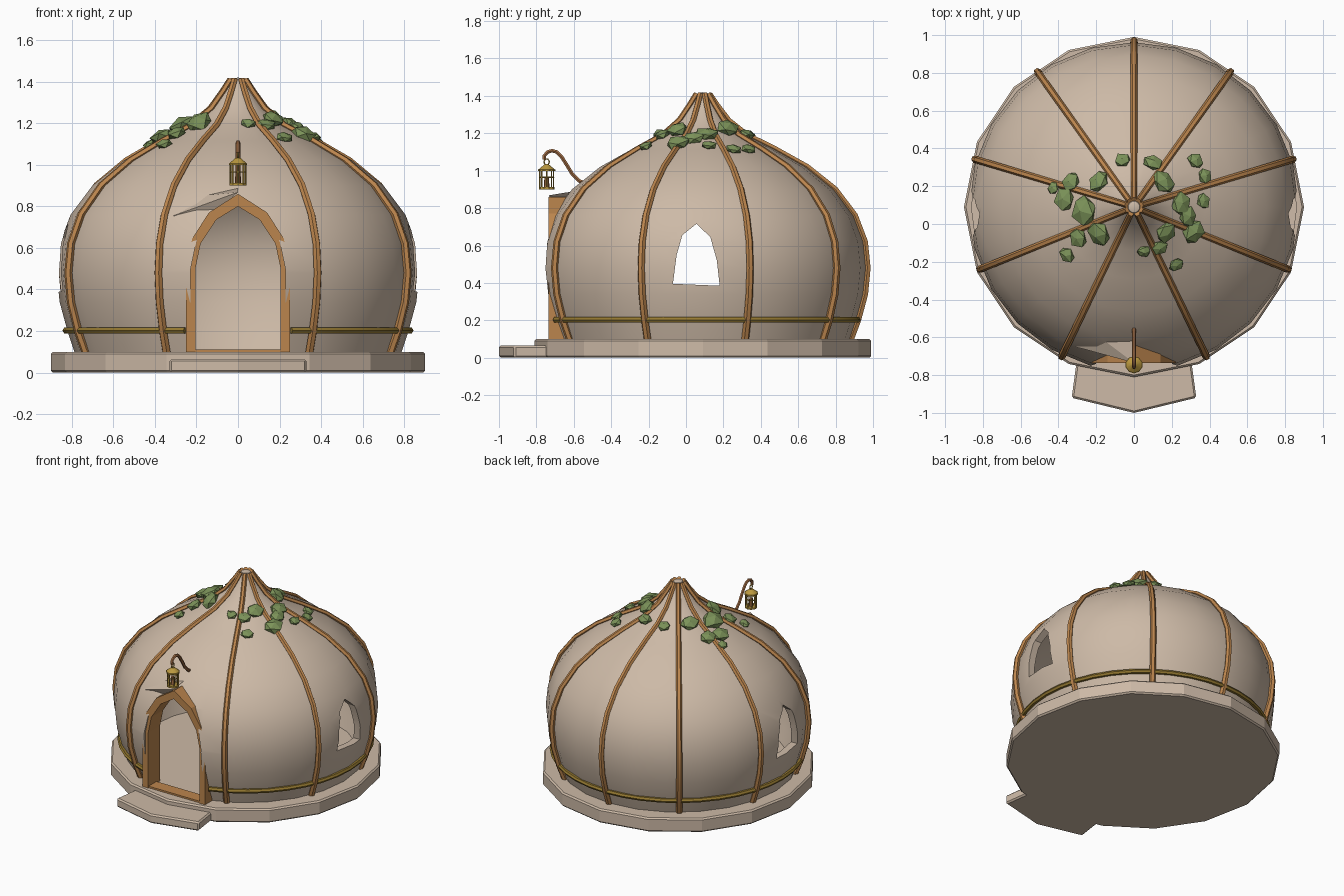
import bpy, bmesh, math, random
from mathutils import Vector, Matrix

random.seed(4)
if "Cube" in bpy.data.objects:
    bpy.data.objects.remove(bpy.data.objects["Cube"])

CY = 0.09  # centre of the dome along y


def material(name, rgb):
    m = bpy.data.materials.new(name)
    m.use_nodes = True
    m.diffuse_color = (*rgb, 1)
    m.node_tree.nodes["Principled BSDF"].inputs["Base Color"].default_value = (*rgb, 1)
    return m


PLASTER = material("warm plaster", (0.61, 0.49, 0.385))
WOOD = material("honey wood", (0.50, 0.235, 0.075))
COPPER = material("copper", (0.38, 0.16, 0.06))
GOLD = material("old gold", (0.50, 0.32, 0.05))
BAND = material("dark gold", (0.30, 0.19, 0.03))
LEAF = material("moss green", (0.20, 0.29, 0.10))


def shade(obj, angle):
    bpy.ops.object.select_all(action="DESELECT")
    obj.select_set(True)
    bpy.context.view_layer.objects.active = obj
    if angle:
        bpy.ops.object.shade_smooth_by_angle(angle=math.radians(angle))
    return obj


def finish(name, bm, mat, angle=0):
    bmesh.ops.recalc_face_normals(bm, faces=bm.faces)
    mesh = bpy.data.meshes.new(name)
    bm.to_mesh(mesh)
    bm.free()
    if mat:
        mesh.materials.append(mat)
    obj = bpy.data.objects.new(name, mesh)
    bpy.context.collection.objects.link(obj)
    return shade(obj, angle)


def prism(name, points, push, mat):
    bm = bmesh.new()
    face = bm.faces.new([bm.verts.new(p) for p in points])
    ext = bmesh.ops.extrude_face_region(bm, geom=[face], use_keep_orig=True)
    verts = [v for v in ext["geom"] if isinstance(v, bmesh.types.BMVert)]
    bmesh.ops.translate(bm, verts=verts, vec=push)
    return finish(name, bm, mat)


def tube(name, points, radius, mat, sides=1, cyclic=False, taper=1.0):
    curve = bpy.data.curves.new(name, "CURVE")
    curve.dimensions = "3D"
    curve.bevel_depth = radius
    curve.bevel_resolution = sides
    curve.use_fill_caps = True
    spline = curve.splines.new("POLY")
    spline.points.add(len(points) - 1)
    for i, p in enumerate(points):
        spline.points[i].co = (*p, 1)
        spline.points[i].radius = 1 + (taper - 1) * i / (len(points) - 1)
    spline.use_cyclic_u = cyclic
    curve.materials.append(mat)
    obj = bpy.data.objects.new(name, curve)
    bpy.context.collection.objects.link(obj)
    shade(obj, 0)
    bpy.ops.object.convert(target="MESH")
    return shade(bpy.context.object, 40)


def cylinder(name, z0, z1, r0, r1, y, mat, sides=10):
    bm = bmesh.new()
    bmesh.ops.create_cone(bm, cap_ends=True, segments=sides, radius1=r0, radius2=r1,
                          depth=z1 - z0, matrix=Matrix.Translation((0, y, (z0 + z1) / 2)))
    return finish(name, bm, mat, 30)


def polar(r, degrees, z):
    a = math.radians(degrees)
    return Vector((r * math.cos(a), CY + r * math.sin(a), z))


# Dome: hollow onion shell, turned from an outer and an inner profile
OUTER = [(.78, .08), (.82, .2), (.858, .34), (.872, .48), (.858, .62), (.805, .76), (.7, .9),
         (.55, 1.02), (.38, 1.115), (.23, 1.19), (.13, 1.27), (.07, 1.35), (.03, 1.41)]
INNER = [(r - .05, z - max(0, z - .5) * .06) for r, z in OUTER[:11]]
bm = bmesh.new()
loop = OUTER + [(0, 1.42), (0, 1.24)] + INNER[::-1]
ring = [bm.verts.new((0, r, z)) for r, z in loop]
edges = [bm.edges.new((ring[i], ring[(i + 1) % len(ring)])) for i in range(len(ring))
         if i != len(OUTER)]
bmesh.ops.spin(bm, geom=ring + edges, cent=(0, 0, 0), axis=(0, 0, 1),
               angle=math.tau, steps=24, use_duplicate=False)
bmesh.ops.remove_doubles(bm, verts=bm.verts, dist=.0005)
bmesh.ops.translate(bm, verts=bm.verts, vec=(0, CY, 0))
dome = finish("dome_shell", bm, PLASTER)

# Door arch outlines, right half mirrored to the left
half_out = [(.25, .09), (.25, .5), (.22, .645), (.14, .77)]
half_in = [(.205, .09), (.205, .5), (.18, .62), (.105, .735)]


def arch(half, top):
    return half + [(0, top)] + [(-x, z) for x, z in half[::-1]]


out_arch, in_arch = arch(half_out, .86), arch(half_in, .8)
mid_arch = [((a + c) / 2, (b + d) / 2) for (a, b), (c, d) in zip(out_arch, in_arch)]

# Openings: one door at the front, a window through both sides
window = [(-.07, .395), (.18, .385), (.165, .52), (.13, .645), (.056, .716), (-.02, .655), (-.05, .55)]
door_cut = [(x, -1.2, z if z > .1 else 0) for x, z in mid_arch]
cutters = [prism("door_cutter", door_cut, (0, 1, 0), None),
           prism("window_cutter", [(-1.2, y, z) for y, z in window], (2.4, 0, 0), None)]
shade(dome, 0)
for cutter in cutters:
    cutter.hide_render = True
    mod = dome.modifiers.new("opening", "BOOLEAN")
    mod.operation, mod.solver, mod.object = "DIFFERENCE", "EXACT", cutter
    bpy.ops.object.modifier_apply(modifier=mod.name)
    bpy.data.objects.remove(cutter)
shade(dome, 30)

# Door frame and threshold
bm = bmesh.new()
a = [bm.verts.new((x, -.735, z)) for x, z in out_arch]
b = [bm.verts.new((x, -.735, z)) for x, z in in_arch]
faces = [bm.faces.new((a[i], a[i + 1], b[i + 1], b[i])) for i in range(len(a) - 1)]
ext = bmesh.ops.extrude_face_region(bm, geom=faces, use_keep_orig=True)
bmesh.ops.translate(bm, vec=(0, .135, 0),
                    verts=[v for v in ext["geom"] if isinstance(v, bmesh.types.BMVert)])
finish("door_frame", bm, WOOD)
prism("door_threshold", [(-.21, -.73, .09), (.21, -.73, .09), (.21, -.64, .09), (-.21, -.64, .09)],
      (0, 0, .022), WOOD)

# Plaster hood bulging over one side of the door
bm = bmesh.new()
for p in [(-.31, -.65, .755), (0, -.735, .868), (0, -.6, .89), (-.18, -.6, .85), (-.24, -.6, .65)]:
    bm.verts.new(p)
bmesh.ops.convex_hull(bm, input=bm.verts)
finish("door_hood", bm, PLASTER)

# Base slab and front step
slab = prism("base_slab", [polar(.9, 90 + 22.5 * i, 0) for i in range(16)], (0, 0, .1), PLASTER)
step = prism("front_step", [(-.3, -.7, 0), (-.33, -.92, 0), (0, -1, 0), (.33, -.92, 0), (.3, -.7, 0)],
             (0, 0, .065), PLASTER)
for obj in (slab, step):
    mod = obj.modifiers.new("edge", "BEVEL")
    mod.width, mod.segments = .01, 1

# Nine ribs running up to the tip
rib_angles = [90]
for angle in (54.5, 16.7, -22, -64.2):
    rib_angles += [angle, 180 - angle]
for i, angle in enumerate(rib_angles):
    path = [polar(r + .008, angle, max(z, .095)) for r, z in OUTER]
    tube(f"rib_{i + 1}", path, .021, WOOD, taper=.75)

# Low band around the wall, open at the door
tube("wall_band", [polar(.828, -72 + 324 * i / 36, .203) for i in range(37)], .016, BAND)


# Moss clumps lying on the roof
def roof(r):
    for (r0, z0), (r1, z1) in zip(OUTER, OUTER[1:]):
        if r1 <= r <= r0:
            slope = (z1 - z0) / (r0 - r1)
            return z0 + (r0 - r) * slope, slope
    return 1.2, .5


CLUMPS = [(-.36, .04, .07), (-.26, -.02, .085), (-.33, .13, .06), (-.18, .13, .065),
          (-.29, -.16, .06), (-.18, -.14, .08), (-.35, -.25, .045), (-.42, .1, .04),
          (-.06, .24, .05), (.1, .23, .055), (.32, .24, .05), (.37, .16, .045), (.15, .13, .07),
          (.24, .02, .065), (.36, .03, .045), (.31, -.13, .07), (.16, -.13, .065),
          (.13, -.21, .05), (.05, -.23, .04), (.22, -.3, .045), (.28, -.05, .06)]
for i, (x, y, size) in enumerate(CLUMPS):
    r = math.hypot(x, y)
    z, slope = roof(r)
    normal = Vector((x / r * slope, y / r * slope, 1)).normalized()
    turn = normal.to_track_quat("Z", "Y").to_matrix().to_4x4()
    bm = bmesh.new()
    bmesh.ops.create_icosphere(bm, subdivisions=1, radius=size)
    for v in bm.verts:
        v.co *= random.uniform(.85, 1.1)
    bmesh.ops.transform(bm, verts=bm.verts, matrix=Matrix.Translation(
        Vector((x, y + CY, z)) + normal * .015) @ turn @ Matrix.Diagonal((1, .85, .5, 1)))
    finish(f"moss_clump_{i + 1}", bm, LEAF)

# Lantern arm with a scroll and two leaves
arm = [(-.45, .995), (-.49, .95), (-.527, .93), (-.57, .945), (-.61, .985), (-.64, 1.035), (-.666, 1.075),
       (-.69, 1.1), (-.716, 1.107), (-.74, 1.1), (-.757, 1.08), (-.757, 1.06)]
tube("lantern_arm", [(0, y, z) for y, z in arm], .011, COPPER)
scroll = [math.tau * i / 12 for i in range(12)]
tube("arm_scroll", [(.028 * math.cos(t), -.47 + .024 * math.sin(t), .985 + .016 * math.sin(t))
                    for t in scroll], .008, COPPER, cyclic=True)
tube("leaf_stem", [(0, -.46, .99), (.005, -.43, 1.01), (0, -.4, 1.025)], .007, COPPER)
for side, label in ((1, "left"), (-1, "right")):
    leaf = [(0, -.41, 1.02), (side * .03, -.415, 1.025), (side * .055, -.385, 1.045), (side * .02, -.385, 1.04)]
    prism(f"{label}_leaf", leaf, (0, 0, .009), COPPER)

# Lantern: hanging ring, roof, base, caged candle
LY = -.745
tube("lantern_ring", [(0, LY + .014 * math.cos(t), 1.047 + .016 * math.sin(t)) for t in scroll],
     .004, GOLD, cyclic=True)
cylinder("lantern_roof", 1.005, 1.033, .046, .012, LY, GOLD)
cylinder("lantern_rim", .998, 1.007, .046, .046, LY, GOLD)
cylinder("lantern_base", .9, .912, .042, .042, LY, GOLD)
cylinder("lantern_candle", .91, .965, .015, .012, LY, COPPER, 8)
tube("lantern_hoop", [(.037 * math.cos(t), LY + .037 * math.sin(t), .965) for t in scroll],
     .004, GOLD, cyclic=True)
for i in range(8):
    t = math.tau * i / 8
    x, y = .037 * math.cos(t), LY + .037 * math.sin(t)
    tube(f"lantern_bar_{i + 1}", [(x, y, .905), (x, y, 1.003)], .004, GOLD)
